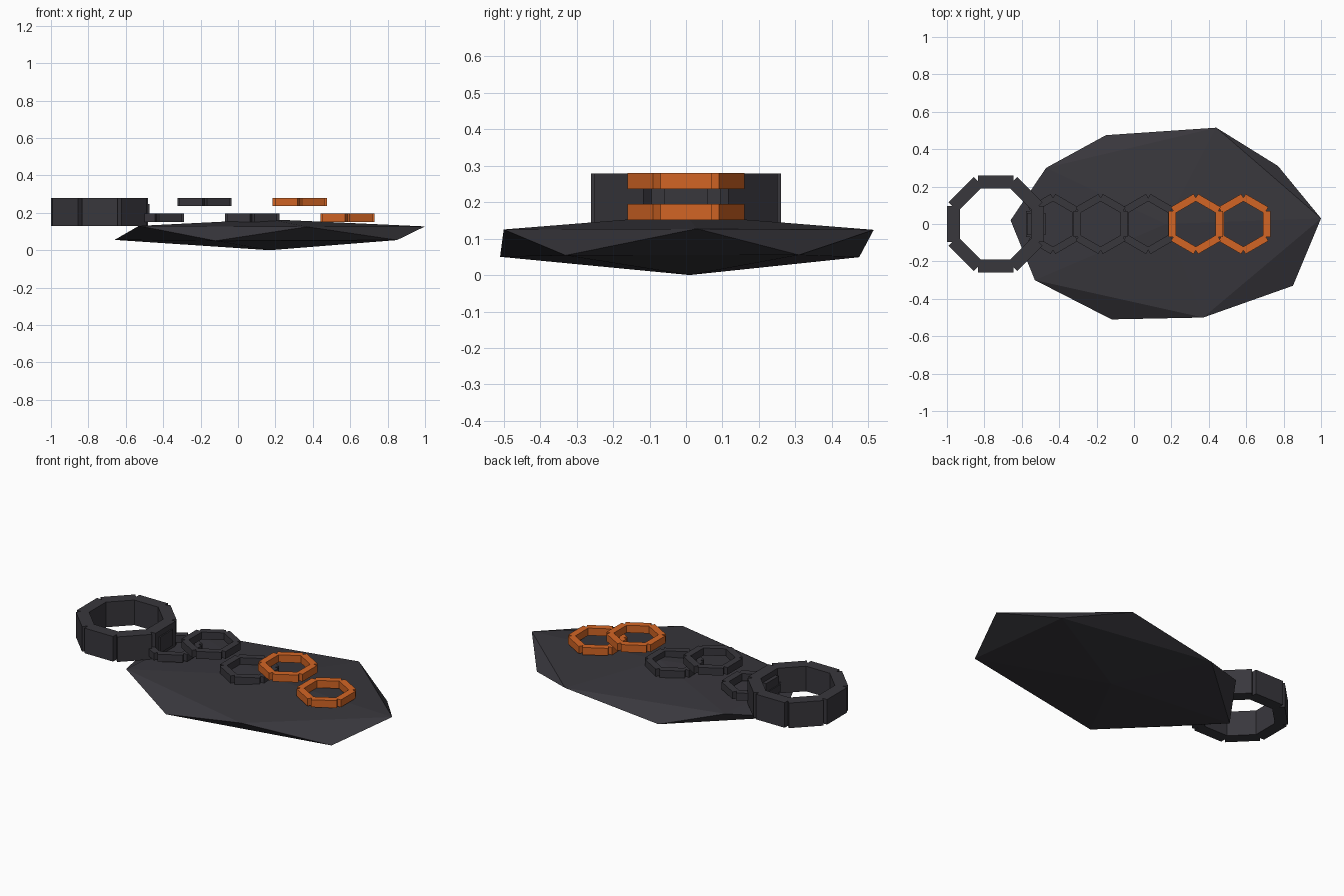
import bpy
import bmesh
from math import cos, sin, tau
from mathutils import Matrix, Vector

default = bpy.data.objects.get("Cube")
if default:
    bpy.data.objects.remove(default, do_unlink=True)


def make_material(name, rgb):
    mat = bpy.data.materials.new(name)
    mat.use_nodes = True
    colour = (*rgb, 1.0)
    mat.diffuse_color = colour
    mat.node_tree.nodes["Principled BSDF"].inputs["Base Color"].default_value = colour
    return mat


charcoal = make_material("charcoal", (0.04, 0.038, 0.046))
orange = make_material("orange", (0.65, 0.13, 0.018))


def finish(name, bm, mat):
    bmesh.ops.recalc_face_normals(bm, faces=bm.faces[:])
    mesh = bpy.data.meshes.new(name)
    bm.to_mesh(mesh)
    bm.free()
    mesh.materials.append(mat)
    obj = bpy.data.objects.new(name, mesh)
    bpy.context.collection.objects.link(obj)
    return obj


def add_box(bm, centre, size, angle=0.0):
    matrix = (Matrix.Translation(Vector(centre)) @ Matrix.Rotation(angle, 4, "Z")
              @ Matrix.Diagonal((*size, 1.0)))
    bmesh.ops.create_cube(bm, size=1.0, matrix=matrix)


def block_ring(name, x, z, sides, outer, depth, length, height, mat):
    """Ring of straight blocks, one for each polygon side."""
    bm = bmesh.new()
    radius = outer - depth / 2
    for i in range(sides):
        a = tau * i / sides
        add_box(bm, (x + radius * cos(a), radius * sin(a), z),
                (depth, length, height), a)
    return finish(name, bm, mat)


# Faceted stone slab: two irregular five-point rings closed by two poles
upper = [(1.0, 0.03, 0.127), (0.44, 0.515, 0.124), (-0.47, 0.30, 0.13),
         (-0.53, -0.30, 0.13), (0.37, -0.50, 0.125)]
lower = [(0.77, 0.31, 0.055), (-0.15, 0.475, 0.049), (-0.66, 0.02, 0.055),
         (-0.12, -0.51, 0.05), (0.85, -0.33, 0.054)]
bm = bmesh.new()
up = [bm.verts.new(p) for p in upper]
low = [bm.verts.new(p) for p in lower]
top = bm.verts.new((0.17, 0.0, 0.165))
bottom = bm.verts.new((0.17, 0.01, 0.0))
for i in range(5):
    j = (i + 1) % 5
    bm.faces.new((up[i], up[j], top))
    bm.faces.new((low[j], low[i], bottom))
    bm.faces.new((up[i], low[i], up[j]))
    bm.faces.new((low[i], low[j], up[j]))
finish("stone_slab", bm, charcoal)

# Large eight-sided end ring
block_ring("end_ring", -0.74, 0.204, 8, 0.26, 0.07, 0.19, 0.15, charcoal)

# Small block joining the end ring to the chain
bm = bmesh.new()
add_box(bm, (-0.522, 0, 0.198), (0.1, 0.12, 0.096))
finish("ring_connector", bm, charcoal)

# Chain of six-sided links at alternating heights
for i in range(5):
    block_ring(f"chain_link_{i + 1}", -0.433 + 0.2545 * i,
               0.258 if i % 2 else 0.173, 6, 0.145, 0.04, 0.14, 0.044,
               orange if i > 2 else charcoal)
